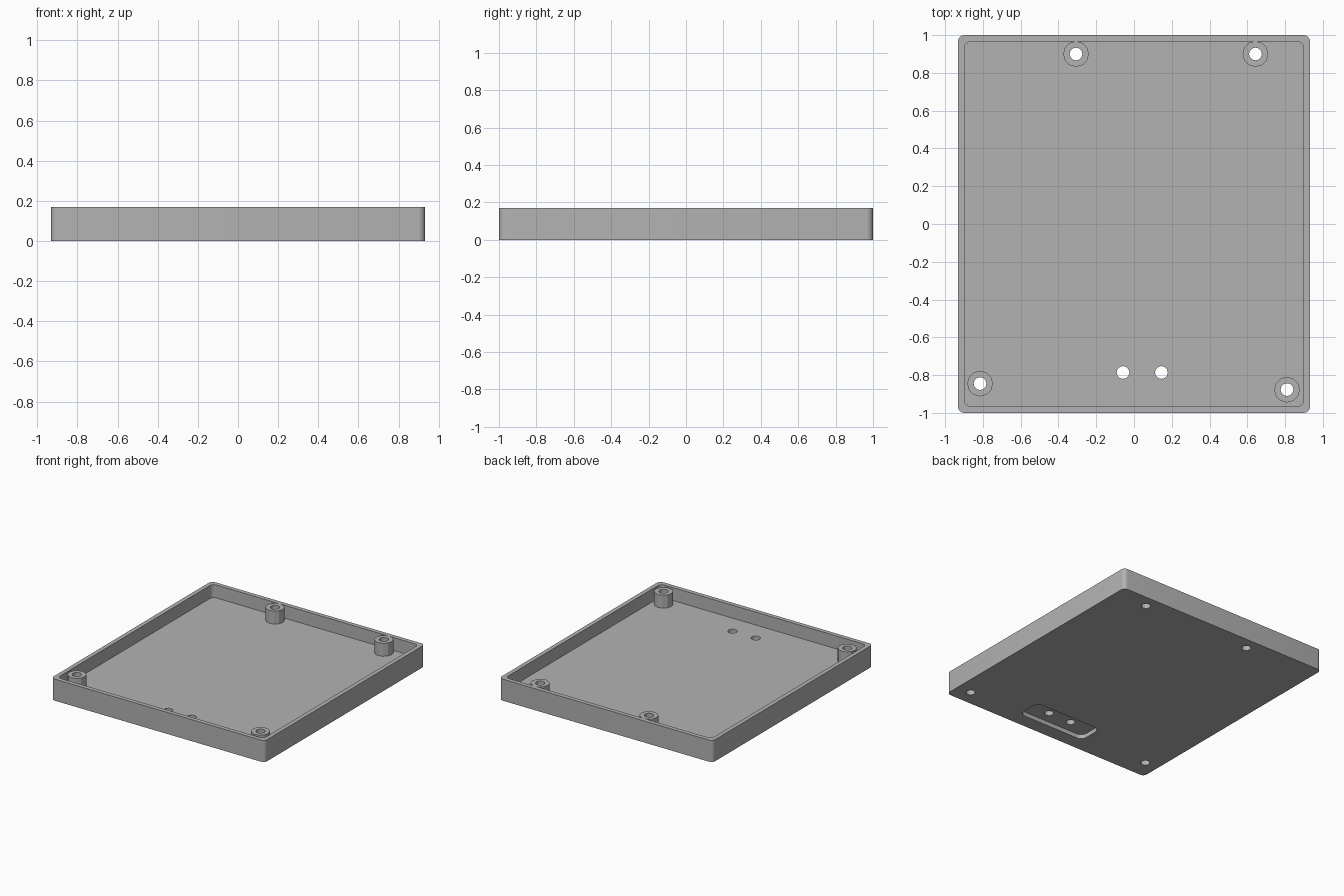
import bpy, bmesh
from math import cos, sin, pi

cube = bpy.data.objects.get("Cube")
if cube:
    bpy.data.objects.remove(cube, do_unlink=True)

HALF_X, HALF_Y, HEIGHT = 0.932, 1.0, 0.17
WALL, FLOOR, RECESS = 0.034, 0.068, 0.034
POST_R, HOLE_R, SIDES = 0.068, 0.034, 12
POSTS = [(-0.307, 0.9), (0.643, 0.9), (-0.815, -0.845), (0.81, -0.877)]
CABLE_HOLES = [(-0.058, -0.786), (0.145, -0.786)]

grey = bpy.data.materials.new("plain grey")
grey.use_nodes = True
colour = (0.45, 0.45, 0.45, 1)
grey.diffuse_color = colour
grey.node_tree.nodes["Principled BSDF"].inputs["Base Color"].default_value = colour


def rounded(cx, cy, hx, hy, r, steps=6):
    """Outline of a rounded rectangle."""
    points = []
    for quarter, (sx, sy) in enumerate([(1, 1), (-1, 1), (-1, -1), (1, -1)]):
        for i in range(steps + 1):
            a = (quarter + i / steps) * pi / 2
            points.append((cx + sx * (hx - r) + r * cos(a), cy + sy * (hy - r) + r * sin(a)))
    return points


def circle(cx, cy, r):
    return [(cx + r * cos(2 * pi * i / SIDES), cy + r * sin(2 * pi * i / SIDES)) for i in range(SIDES)]


def prism(name, outline, z0, z1):
    """Extrude an outline between two heights."""
    bm = bmesh.new()
    base = bm.faces.new([bm.verts.new((x, y, z0)) for x, y in outline])
    top = bmesh.ops.extrude_face_region(bm, geom=[base])["geom"]
    bmesh.ops.translate(bm, vec=(0, 0, z1 - z0),
                        verts=[v for v in top if isinstance(v, bmesh.types.BMVert)])
    bmesh.ops.recalc_face_normals(bm, faces=bm.faces)
    mesh = bpy.data.meshes.new(name)
    bm.to_mesh(mesh)
    bm.free()
    mesh.materials.append(grey)
    obj = bpy.data.objects.new(name, mesh)
    bpy.context.collection.objects.link(obj)
    return obj


def select(obj):
    bpy.ops.object.select_all(action="DESELECT")
    obj.select_set(True)
    bpy.context.view_layer.objects.active = obj


def cut(obj, outline, z0, z1):
    """Subtract a prism and discard the cutter."""
    cutter = prism("cutter", outline, z0, z1)
    cutter.hide_render = True
    mod = obj.modifiers.new("cut", "BOOLEAN")
    mod.operation, mod.solver, mod.object = "DIFFERENCE", "EXACT", cutter
    select(obj)
    bpy.ops.object.modifier_apply(modifier=mod.name)
    bpy.data.objects.remove(cutter, do_unlink=True)


# Tray: rounded box, hollowed from above, with a shallow recess underneath
tray = prism("tray", rounded(0, 0, HALF_X, HALF_Y, WALL), 0, HEIGHT)
cut(tray, rounded(0, 0, HALF_X - WALL, HALF_Y - WALL, WALL), FLOOR, HEIGHT + 0.1)
cut(tray, rounded(0.044, -0.786, 0.295, 0.1, 0.05), -0.1, RECESS)

# Holes through the floor
for x, y in POSTS + CABLE_HOLES:
    cut(tray, circle(x, y, HOLE_R), -0.1, HEIGHT)
select(tray)
bpy.ops.object.shade_smooth_by_angle(angle=pi / 7)

# Hollow screw posts standing on the floor
for i, (x, y) in enumerate(POSTS):
    post = prism(f"screw_post_{i + 1}", circle(x, y, POST_R), FLOOR, HEIGHT)
    cut(post, circle(x, y, HOLE_R), 0, HEIGHT + 0.1)
